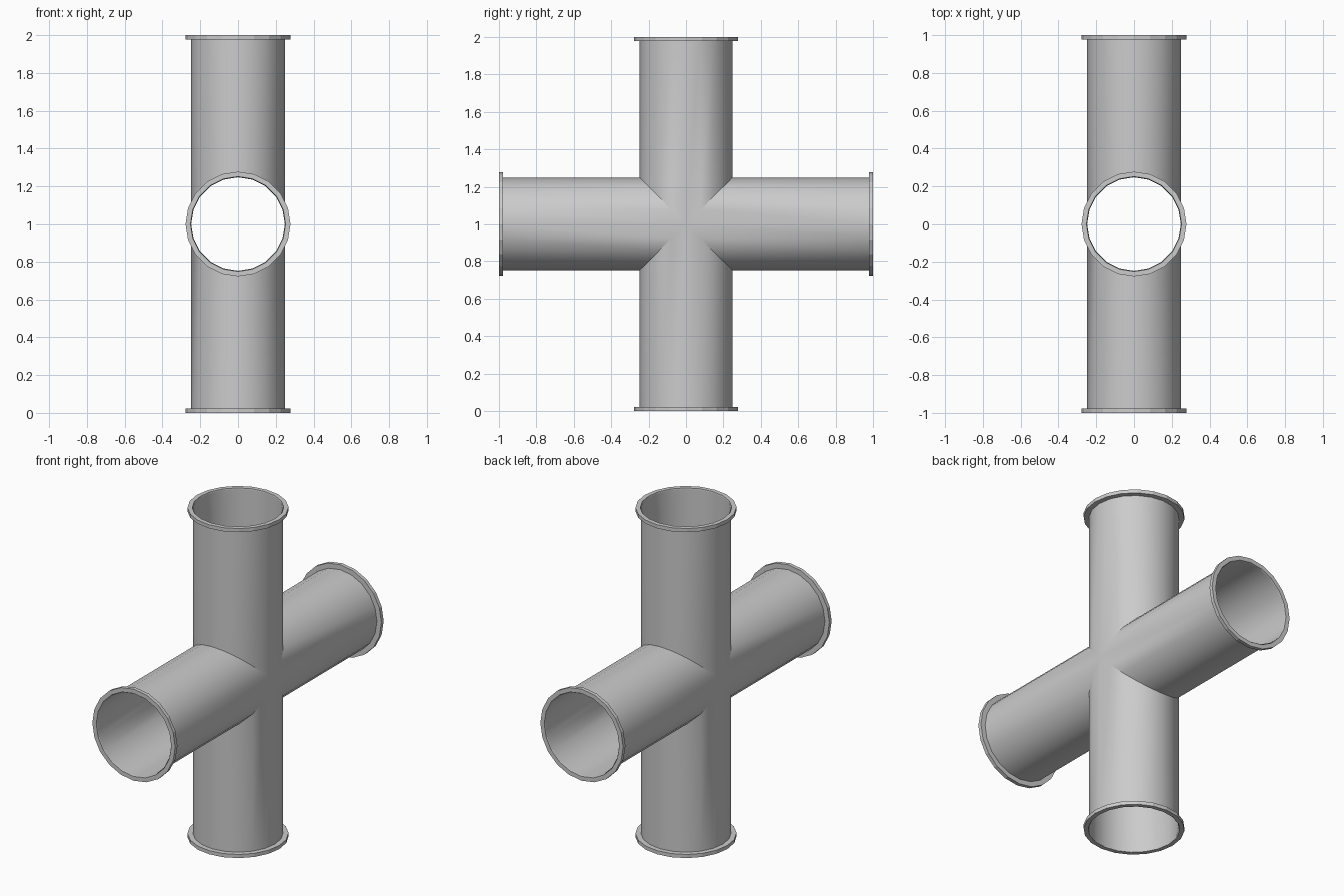
import bpy, bmesh
from math import pi, cos, sin, radians
from mathutils import Matrix, Vector

if "Cube" in bpy.data.objects:
    bpy.data.objects.remove(bpy.data.objects["Cube"])

N = 20          # sides round the pipe
R = 0.248       # pipe radius
RI, RO = 0.252, 0.278   # flange inner and outer radius
T = 0.022       # flange thickness
CENTRE = Vector((0, 0, 1))


def ring(bm, r, height, rot):
    pts = []
    for i in range(N):
        a = 2 * pi * i / N
        x, y = r * cos(a), r * sin(a)
        z = abs(y) if height is None else height   # None = mitred end
        pts.append(bm.verts.new(rot @ Vector((x, y, z)) + CENTRE))
    return pts


def bridge(bm, a, b):
    for i in range(N):
        j = (i + 1) % N
        bm.faces.new((a[i], a[j], b[j], b[i]))


def finish(bm, name, angle):
    bmesh.ops.remove_doubles(bm, verts=bm.verts, dist=0.0005)
    bmesh.ops.recalc_face_normals(bm, faces=bm.faces)
    me = bpy.data.meshes.new(name)
    bm.to_mesh(me)
    bm.free()
    ob = bpy.data.objects.new(name, me)
    bpy.context.collection.objects.link(ob)
    bpy.ops.object.select_all(action='DESELECT')
    ob.select_set(True)
    bpy.context.view_layer.objects.active = ob
    bpy.ops.object.shade_smooth_by_angle(angle=radians(angle))


# Four open pipe arms, mitred together into a cross
turns = [Matrix.Rotation(k * pi / 2, 3, 'X') for k in range(4)]
bm = bmesh.new()
for rot in turns:
    bridge(bm, ring(bm, R, None, rot), ring(bm, R, 0.995, rot))
finish(bm, "pipe_cross", 35)

# Flange ring on each open end
for name, rot in zip(("top", "front", "bottom", "back"), turns):
    bm = bmesh.new()
    loops = [ring(bm, r, z, rot) for r, z in
             ((RI - 0.004, 1 - T), (RO, 1 - T), (RO, 1), (RI, 1))]
    for k in range(4):
        bridge(bm, loops[k], loops[(k + 1) % 4])
    finish(bm, name + "_flange", 15)
